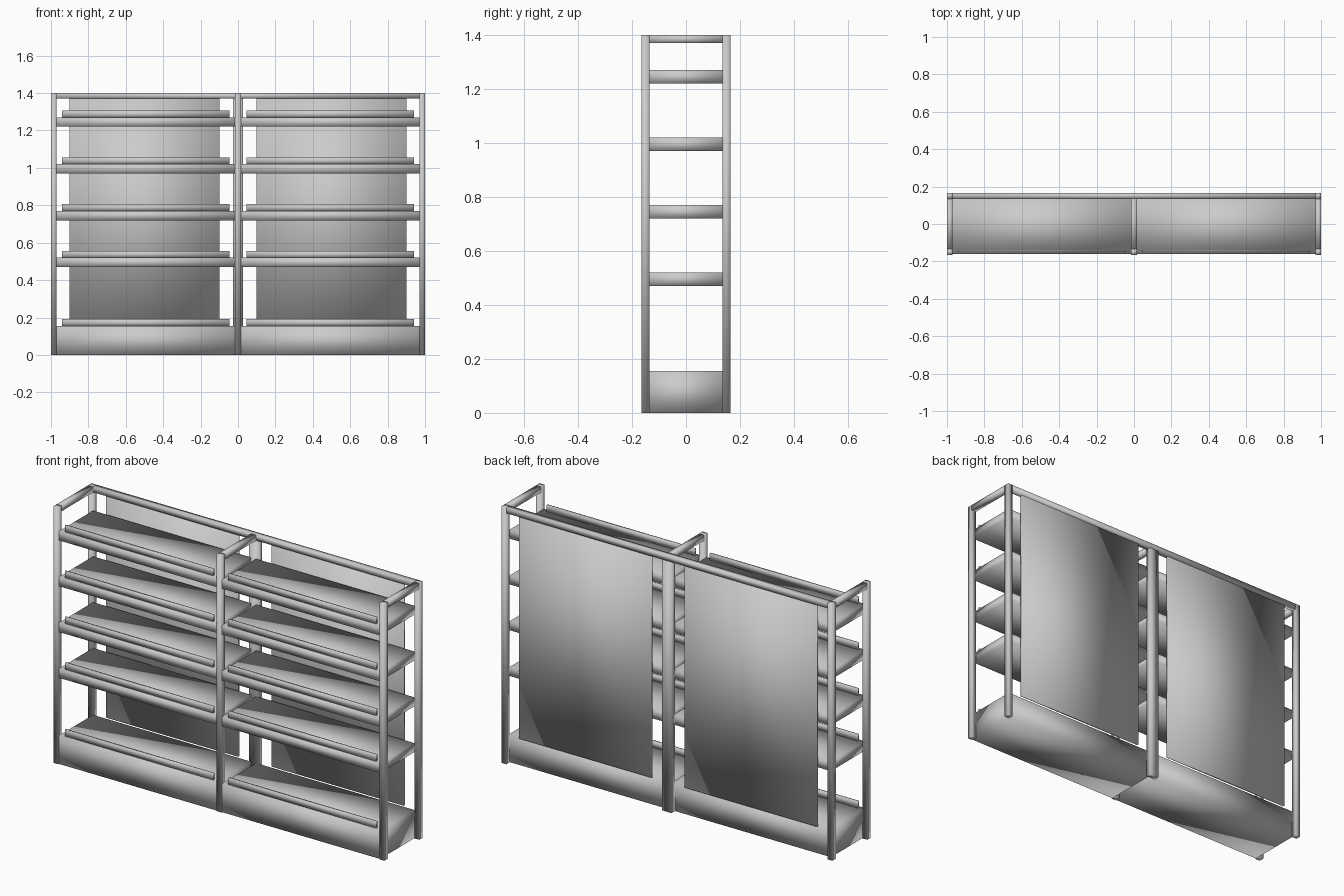
import bpy

if "Cube" in bpy.data.objects:
    bpy.data.objects.remove(bpy.data.objects["Cube"])


def box(name, x, y, z):
    """Soft-shaded box from (min, max) ranges."""
    verts = [(a, b, c) for a in x for b in y for c in z]
    faces = [(0, 1, 3, 2), (4, 6, 7, 5), (0, 4, 5, 1),
             (2, 3, 7, 6), (0, 2, 6, 4), (1, 5, 7, 3)]
    mesh = bpy.data.meshes.new(name)
    mesh.from_pydata(verts, [], faces)
    mesh.polygons.foreach_set("use_smooth", [True] * 6)
    obj = bpy.data.objects.new(name, mesh)
    bpy.context.collection.objects.link(obj)
    return obj


def pair(name, x, y, z):
    """Right-hand part plus its mirror on the left."""
    box(name + "_right", x, y, z)
    box(name + "_left", (-x[1], -x[0]), y, z)


H, D, T = 1.4, 0.165, 0.03      # height, half depth, bar thickness
FRONT, BACK = (-D, -D + T), (D - T, D)
INNER = (-D + T, D - T)
BAY = (0.015, 0.97)
TOP = (H - T, H)

# Upright posts
pair("front_post", (0.97, 1), FRONT, (0, H))
pair("rear_post", (0.97, 1), BACK, (0, H))
box("front_center_post", (-0.015, 0.015), FRONT, (0, H))
box("rear_center_post", (-0.028, 0.028), BACK, (0, H - T))

# Top frame
pair("top_side_bar", (0.97, 1), INNER, TOP)
box("top_center_bar", (-0.015, 0.015), INNER, TOP)
box("top_rear_rail", (-0.97, 0.97), BACK, TOP)

# Plinth, shelves and the retaining lip on each
pair("base", BAY, (-0.16, D - T), (0, 0.155))
levels = [0.155, 0.52, 0.77, 1.02, 1.27]
for i, z in enumerate(levels):
    if i:
        pair(f"shelf_{i}", BAY, (-0.16, D - T), (z - 0.05, z))
    pair(f"shelf_lip_{i}", (0.045, 0.94), (-0.15, -0.14), (z, z + 0.036))

# Back panels
pair("back_panel", (0.1, 0.9), (0.145, 0.155), (0.155, H - T))
